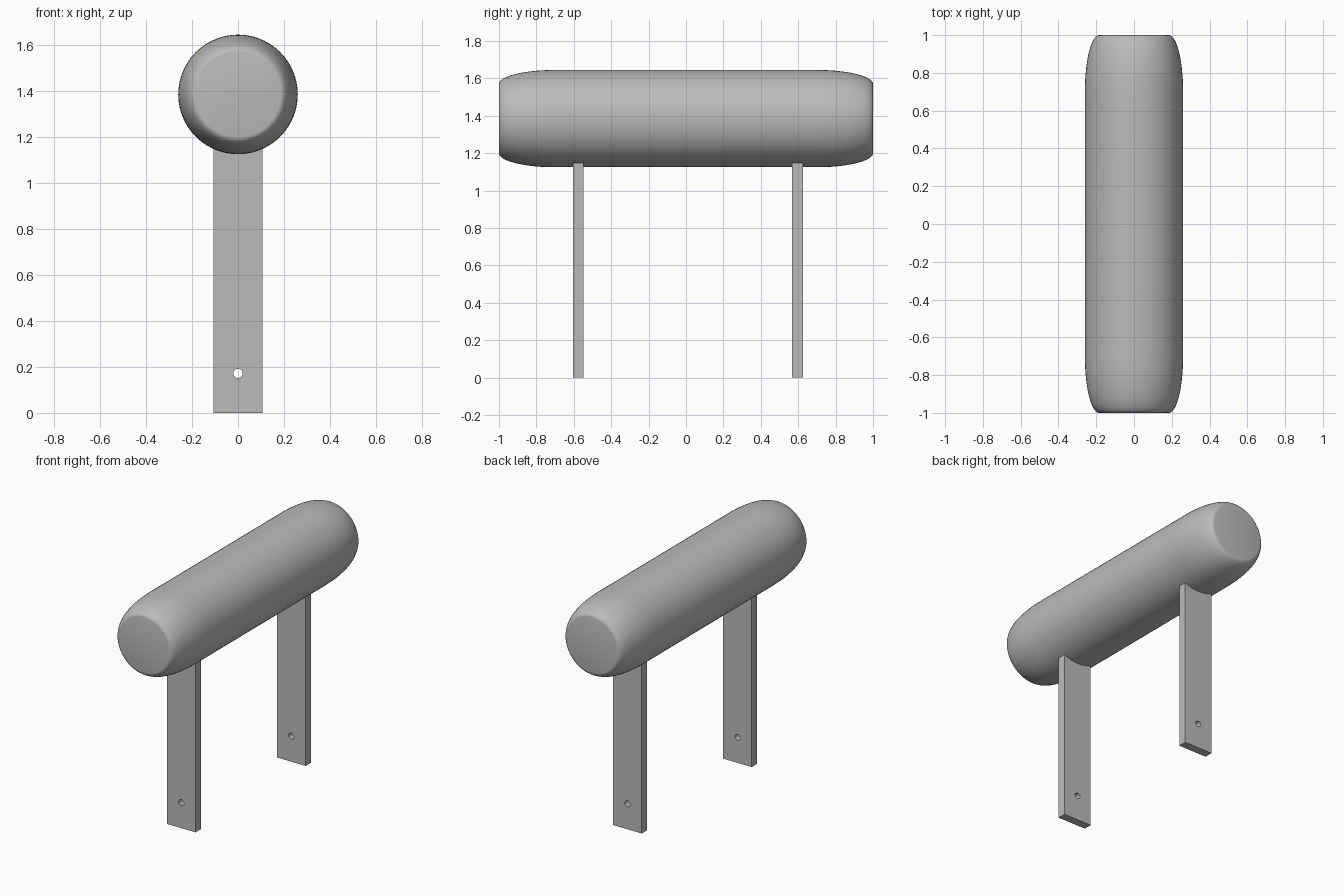
import bpy, bmesh, math

if "Cube" in bpy.data.objects:
    bpy.data.objects.remove(bpy.data.objects["Cube"])

R, CAP_R, CZ = 0.26, 0.185, 1.385      # roller radius, end cap radius, axis height
HALF_W = 0.107                         # leg half width

grey = bpy.data.materials.new("plain grey")
grey.diffuse_color = (0.5, 0.5, 0.5, 1)
grey.use_nodes = True
grey.node_tree.nodes["Principled BSDF"].inputs["Base Color"].default_value = grey.diffuse_color


def finish(ob):
    ob.data.materials.clear()
    ob.data.materials.append(grey)
    bpy.ops.object.select_all(action='DESELECT')
    ob.select_set(True)
    bpy.context.view_layer.objects.active = ob
    bpy.ops.object.shade_smooth_by_angle(angle=math.radians(30))


# Roller: rounded-end profile swept around the y axis
def make_roller():
    steps, sides = 14, 56
    end = []
    for i in range(steps + 1):
        a = math.pi / 2 * (1 - i / steps)
        end.append((0.7 + 0.3 * math.sin(a), CAP_R + (R - CAP_R) * math.cos(a)))
    profile = [(-y, r) for y, r in end] + end[::-1]
    bm = bmesh.new()
    rings = []
    for y, r in profile:
        rings.append([bm.verts.new((r * math.sin(math.tau * k / sides), y,
                                    CZ + r * math.cos(math.tau * k / sides)))
                      for k in range(sides)])
    for a, b in zip(rings, rings[1:]):
        for k in range(sides):
            n = (k + 1) % sides
            bm.faces.new((a[k], a[n], b[n], b[k]))
    bm.faces.new(rings[0])
    bm.faces.new(rings[-1])
    bmesh.ops.recalc_face_normals(bm, faces=bm.faces[:])
    me = bpy.data.meshes.new("roller")
    bm.to_mesh(me)
    bm.free()
    ob = bpy.data.objects.new("roller", me)
    bpy.context.collection.objects.link(ob)
    finish(ob)


# Legs: flat plate with a cradle-shaped top and a bolt hole
def make_leg(name, y):
    cu = bpy.data.curves.new(name, 'CURVE')
    cu.dimensions = '2D'
    cu.fill_mode = 'BOTH'
    cu.extrude = 0.0285
    outline = [(-HALF_W, 0), (HALF_W, 0)]
    for i in range(13):
        x = HALF_W * (1 - i / 6)
        outline.append((x, CZ - math.sqrt(R * R - x * x)))
    hole = [(0.02 * math.cos(math.tau * k / 24), 0.172 + 0.02 * math.sin(math.tau * k / 24))
            for k in range(24)]
    for pts in (outline, hole):
        s = cu.splines.new('POLY')
        s.points.add(len(pts) - 1)
        for p, (x, z) in zip(s.points, pts):
            p.co = (x, z, 0, 1)
        s.use_cyclic_u = True
    ob = bpy.data.objects.new(name, cu)
    ob.location = (0, y, 0)
    ob.rotation_euler = (math.pi / 2, 0, 0)
    bpy.context.collection.objects.link(ob)
    bpy.ops.object.select_all(action='DESELECT')
    ob.select_set(True)
    bpy.context.view_layer.objects.active = ob
    bpy.ops.object.convert(target='MESH')
    ob = bpy.context.view_layer.objects.active
    # weld the plate faces to the rim
    bm = bmesh.new()
    bm.from_mesh(ob.data)
    bmesh.ops.remove_doubles(bm, verts=bm.verts[:], dist=0.0005)
    bmesh.ops.recalc_face_normals(bm, faces=bm.faces[:])
    bm.to_mesh(ob.data)
    bm.free()
    finish(ob)


make_roller()
make_leg("front_leg", -0.576)
make_leg("back_leg", 0.596)
